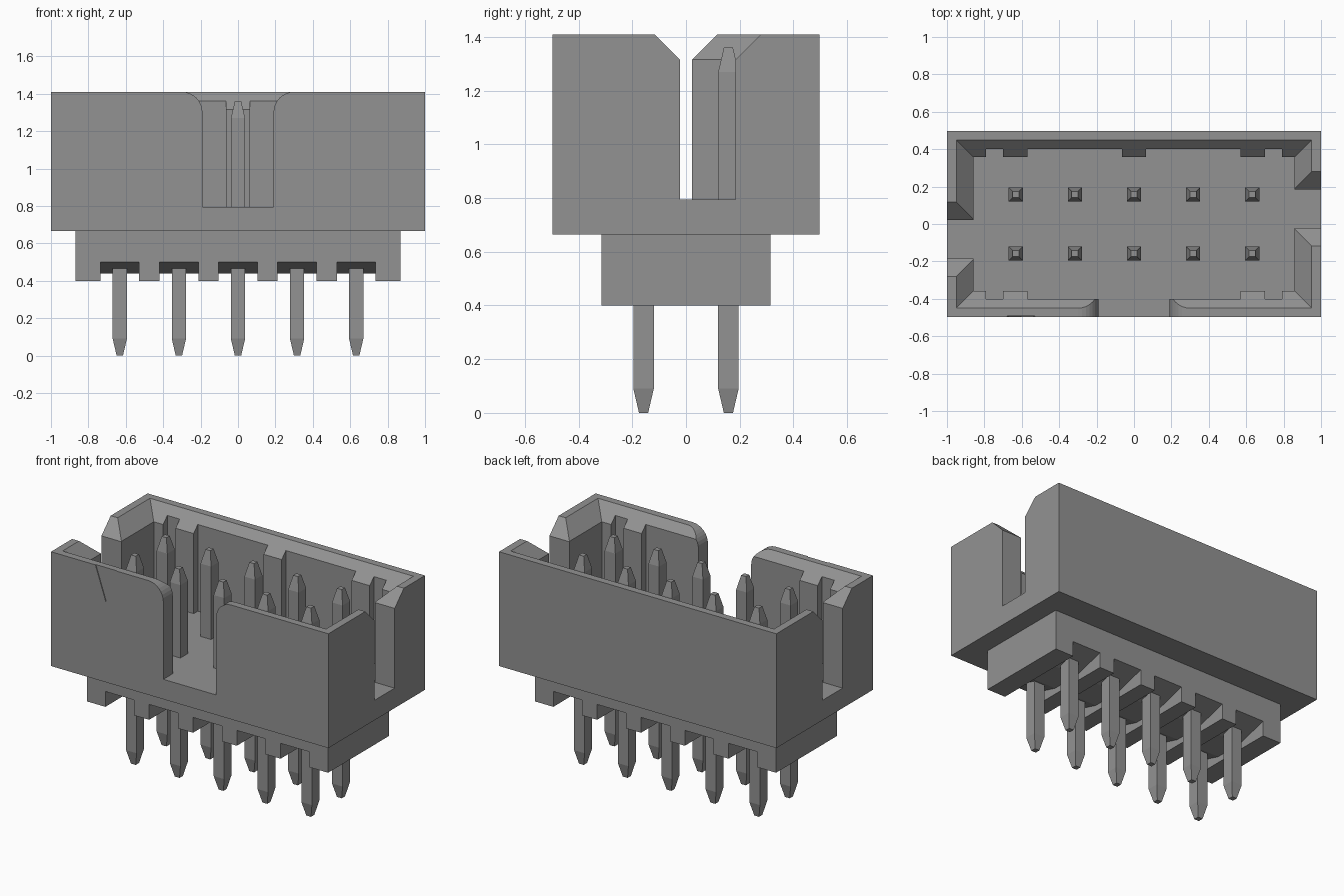
import bpy, bmesh, math

if "Cube" in bpy.data.objects:
    bpy.data.objects.remove(bpy.data.objects["Cube"], do_unlink=True)

grey = bpy.data.materials.new("mid grey")
grey.use_nodes = True
grey.diffuse_color = (0.29, 0.29, 0.29, 1)
grey.node_tree.nodes["Principled BSDF"].inputs["Base Color"].default_value = (0.29, 0.29, 0.29, 1)

TOP, FLOOR, SHOULDER, FOOT = 1.41, 0.795, 0.665, 0.40
HALF_Y = 0.4975
PITCH = 0.316
COLUMNS = [PITCH * i for i in range(-2, 3)]


def loft(name, loops):
    """Closed solid through matching vertex loops."""
    bm = bmesh.new()
    rings = [[bm.verts.new(p) for p in loop] for loop in loops]
    n = len(rings[0])
    for a, b in zip(rings, rings[1:]):
        for i in range(n):
            j = (i + 1) % n
            bm.faces.new((a[i], a[j], b[j], b[i]))
    bm.faces.new(rings[0][::-1])
    bm.faces.new(rings[-1])
    bmesh.ops.recalc_face_normals(bm, faces=bm.faces)
    mesh = bpy.data.meshes.new(name)
    bm.to_mesh(mesh)
    bm.free()
    mesh.materials.append(grey)
    obj = bpy.data.objects.new(name, mesh)
    bpy.context.collection.objects.link(obj)
    return obj


def stack(name, sections):
    """Solid from centred rectangles: (half x, half y, z)."""
    return loft(name, [[(-x, -y, z), (x, -y, z), (x, y, z), (-x, y, z)] for x, y, z in sections])


def prism_x(name, profile, x0, x1):
    return loft(name, [[(x, y, z) for y, z in profile] for x in (x0, x1)])


def prism_y(name, profile, y0, y1):
    return loft(name, [[(x, y, z) for x, z in profile] for y in (y0, y1)])


def cut(target, cutter):
    """Subtract the cutter, bake the result and drop the cutter."""
    cutter.hide_render = True
    mod = target.modifiers.new("cut", 'BOOLEAN')
    mod.operation = 'DIFFERENCE'
    mod.solver = 'EXACT'
    mod.object = cutter
    bpy.context.view_layer.update()
    deps = bpy.context.evaluated_depsgraph_get()
    mesh = bpy.data.meshes.new_from_object(target.evaluated_get(deps))
    target.modifiers.clear()
    target.data = mesh
    bpy.data.objects.remove(cutter, do_unlink=True)


# Shroud: outer block with a cavity flared at 45 degrees around the mouth
shroud = stack("shroud", [(1, HALF_Y, SHOULDER), (1, HALF_Y, TOP)])
cut(shroud, stack("cavity", [(0.857, 0.357, FLOOR), (0.857, 0.357, 1.317),
                             (0.95, 0.45, TOP), (1.0, 0.50, TOP + 0.05)][:3]
          + [(0.95, 0.45, TOP + 0.1)]))

# Recesses that leave the vertical ribs standing on the long walls
back_gaps = [(-0.79, -0.70), (-0.57, -0.065), (0.065, 0.57), (0.70, 0.79)]
front_gaps = [(-0.79, -0.70), (-0.57, 0.57), (0.70, 0.79)]
for side, gaps in ((1, back_gaps), (-1, front_gaps)):
    for x0, x1 in gaps:
        rect = [(side * 0.3, FLOOR), (side * 0.40, FLOOR),
                (side * 0.40, TOP + 0.1), (side * 0.3, TOP + 0.1)]
        cut(shroud, prism_x("gap", rect, x0, x1))

# Off-centre slot in each end wall, flared at the top
for s in (1, -1):
    slot = [(-0.022, FLOOR), (0.185, FLOOR), (0.185, 1.315), (0.385, 1.515),
            (-0.222, 1.515), (-0.022, 1.315)]
    cut(shroud, prism_x("slot", [(s * y, z) for y, z in slot], s * 0.75, s * 1.1))

# Key notch in the front wall with rounded upper corners
R = 0.11
half = [(0.19, FLOOR)]
for i in range(9):
    a = math.pi - i * math.pi / 16
    half.append((0.30 + R * math.cos(a), 1.30 + R * math.sin(a)))
half.append((0.30, TOP + 0.1))
cut(shroud, prism_y("notch", half + [(-x, z) for x, z in reversed(half)], -0.6, -0.25))

# Shallow first-pin triangle on the front wall
cut(shroud, prism_y("marker", [(-0.69, TOP + 0.03), (-0.52, TOP + 0.03), (-0.605, 1.19)],
                    -0.6, -HALF_Y + 0.005))

# Base with a sloped channel under each pair of pins
base = stack("base", [(0.87, 0.315, FOOT), (0.87, 0.315, SHOULDER)])
channel = [(-0.4, FOOT - 0.1), (0.4, FOOT - 0.1), (0.4, 0.50), (0.315, 0.50),
           (0.10, 0.44), (-0.10, 0.44), (-0.315, 0.50), (-0.4, 0.50)]
for x in COLUMNS:
    cut(base, prism_x("channel", channel, x - 0.104, x + 0.104))

# Square pins tapered at both ends
W, T = 0.038, 0.017
for r, y in enumerate((-0.158, 0.158)):
    for c, x in enumerate(COLUMNS):
        pin = stack(f"pin_{r + 1}_{c + 1}", [(T, T, 0), (W, W, 0.09), (W, W, 1.27), (T, T, 1.36)])
        pin.location = (x, y, 0)
